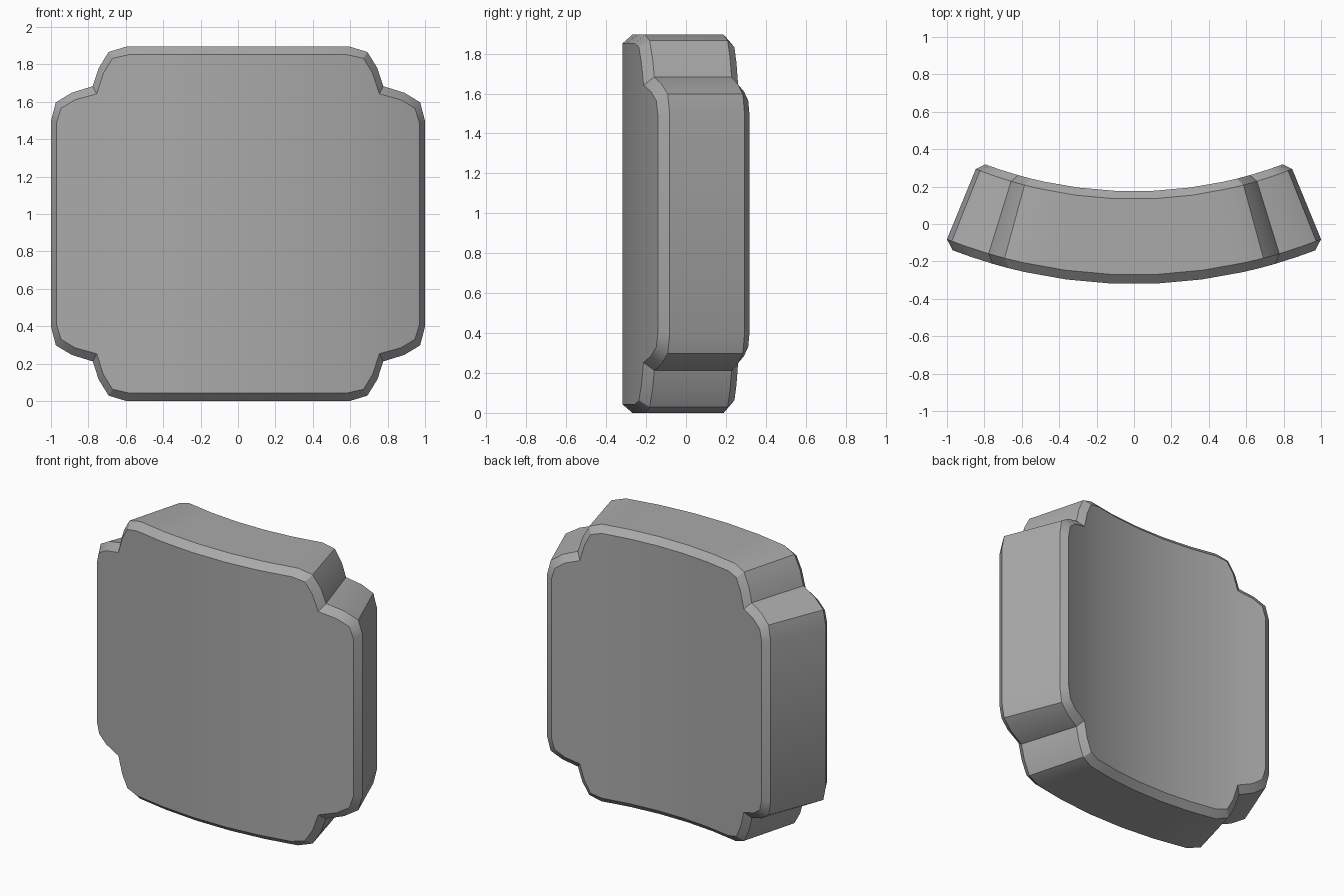
import bpy, bmesh, math

if "Cube" in bpy.data.objects:
    bpy.data.objects.remove(bpy.data.objects["Cube"])

HEIGHT = 1.895

# Upper right quarter of the outline, and the slightly smaller face outline (x, z)
OUTLINE = [(0.125, 1.895), (0.37, 1.895), (0.597, 1.895), (0.692, 1.866), (0.745, 1.78),
           (0.777, 1.683), (0.89, 1.648), (0.974, 1.597), (1.0, 1.497)]
FACE = [(0.123, 1.852), (0.362, 1.852), (0.583, 1.852), (0.671, 1.832), (0.719, 1.754),
        (0.756, 1.642), (0.872, 1.61), (0.946, 1.565), (0.97, 1.487)]

# Layers front to back: outline, width factor, y on the centre line, bend radius
LAYERS = [(FACE, 1.0, -0.321, 2.69), (OUTLINE, 1.0, -0.272, 2.72),
          (OUTLINE, 0.846, 0.133, 2.31), (FACE, 0.82, 0.175, 2.27)]


def add_layer(bm, pts, width, y0, radius):
    """Upper and lower rows of bent points, running left to right."""
    row = [(-x, z) for x, z in reversed(pts)] + pts
    top, low = [], []
    for x, z in row:
        x *= width
        y = y0 + radius - math.sqrt(radius ** 2 - x ** 2)
        top.append(bm.verts.new((x, y, z)))
        low.append(bm.verts.new((x, y, HEIGHT - z)))
    return top, low


bm = bmesh.new()
layers = [add_layer(bm, *layer) for layer in LAYERS]

# Front and back faces as vertical strips
for top, low in (layers[0], layers[-1]):
    for i in range(len(top) - 1):
        bm.faces.new((top[i], top[i + 1], low[i + 1], low[i]))

# Chamfers and side walls between layers
loops = [top + low[::-1] for top, low in layers]
for a, b in zip(loops, loops[1:]):
    for i in range(len(a)):
        j = (i + 1) % len(a)
        bm.faces.new((a[i], a[j], b[j], b[i]))

bmesh.ops.recalc_face_normals(bm, faces=bm.faces)
mesh = bpy.data.meshes.new("curved_panel")
bm.to_mesh(mesh)
bm.free()
panel = bpy.data.objects.new("curved_panel", mesh)
bpy.context.collection.objects.link(panel)

# Dark grey, smooth over the bend, sharp at the chamfers
grey = bpy.data.materials.new("dark_grey")
grey.diffuse_color = (0.4, 0.4, 0.4, 1)
grey.use_nodes = True
grey.node_tree.nodes["Principled BSDF"].inputs["Base Color"].default_value = grey.diffuse_color
mesh.materials.append(grey)
bpy.context.view_layer.objects.active = panel
panel.select_set(True)
bpy.ops.object.shade_smooth_by_angle(angle=math.radians(30))
